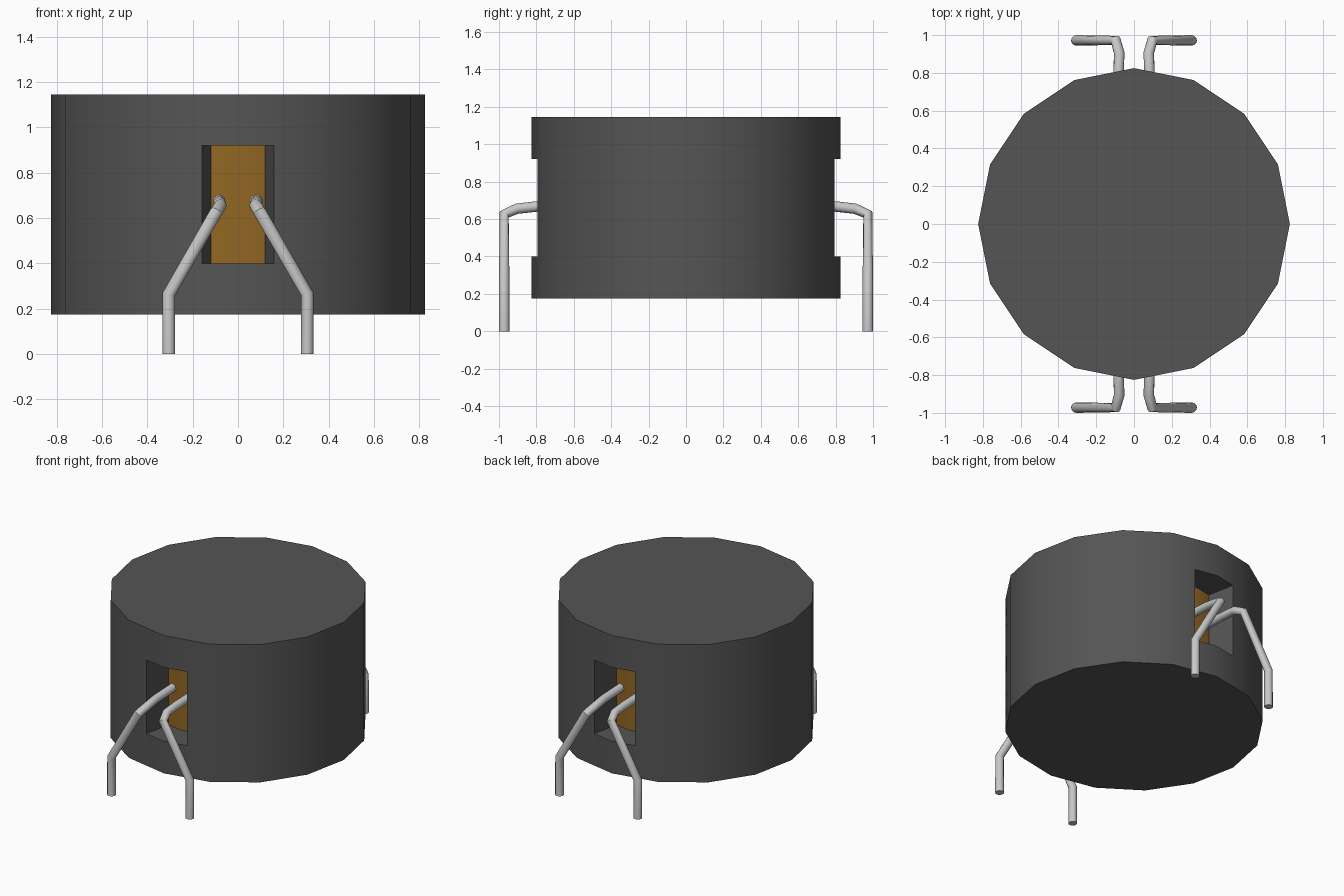
import bpy, bmesh, math

cube = bpy.data.objects.get("Cube")
if cube:
    bpy.data.objects.remove(cube, do_unlink=True)

SIDES = 16
R_BODY, R_CORE = 0.825, 0.624
LEVELS = (0.175, 0.40, 0.92, 1.145)   # bottom, window sill, window head, top


def material(name, rgb, rough=0.6):
    m = bpy.data.materials.new(name)
    m.use_nodes = True
    m.diffuse_color = (*rgb, 1)
    bsdf = m.node_tree.nodes["Principled BSDF"]
    bsdf.inputs["Base Color"].default_value = (*rgb, 1)
    bsdf.inputs["Roughness"].default_value = rough
    return m


DARK = material("dark grey", (0.09, 0.09, 0.09))
COPPER = material("copper", (0.29, 0.135, 0.017))
SILVER = material("tinned silver", (0.58, 0.58, 0.58))


def finish(name, bm, mat):
    bmesh.ops.recalc_face_normals(bm, faces=bm.faces)
    mesh = bpy.data.meshes.new(name)
    bm.to_mesh(mesh)
    bm.free()
    mesh.materials.append(mat)
    ob = bpy.data.objects.new(name, mesh)
    bpy.context.collection.objects.link(ob)
    smooth(ob)
    return ob


def smooth(ob):
    bpy.ops.object.select_all(action='DESELECT')
    ob.select_set(True)
    bpy.context.view_layer.objects.active = ob
    bpy.ops.object.shade_smooth_by_angle(angle=math.radians(35))


def ring_point(radius, i):
    """Corner (even i) or edge midpoint (odd i) of the polygon; i = 0 faces the front."""
    a = math.pi * i / SIDES - math.pi / 2
    r = radius if i % 2 == 0 else radius * math.cos(math.pi / SIDES)
    return r * math.cos(a), r * math.sin(a)


# Drum body with a radial window at the front and back
n = 2 * SIDES
bm = bmesh.new()
rings = [[bm.verts.new((*ring_point(R_BODY, i), z)) for i in range(n)] for z in LEVELS]
windows = (0, SIDES)                       # centre corner of each window
open_steps = {(w + k) % n for w in windows for k in (-1, 0)}
for level in range(3):
    lo, hi = rings[level], rings[level + 1]
    for i in range(n):
        if level == 1 and i in open_steps:
            continue
        j = (i + 1) % n
        bm.faces.new((lo[i], lo[j], hi[j], hi[i]))
bm.faces.new(rings[0][::-1])
bm.faces.new(rings[3])

# Window reveals: sill, head and the two radial walls
for w in windows:
    idx = [(w + k) % n for k in (-1, 0, 1)]
    inner = [[bm.verts.new((*ring_point(R_CORE, i), z)) for i in idx] for z in LEVELS[1:3]]
    outer = [[ring[i] for i in idx] for ring in rings[1:3]]
    for o, q in zip(outer, inner):
        for k in (0, 1):
            bm.faces.new((o[k], o[k + 1], q[k + 1], q[k]))
    for k in (0, 2):
        bm.faces.new((outer[0][k], outer[1][k], inner[1][k], inner[0][k]))
finish("drum_body", bm, DARK)

# Copper winding, seen through the windows
bm = bmesh.new()
bottom, top = ([bm.verts.new((*ring_point(R_CORE, i), z)) for i in range(0, n, 2)]
               for z in LEVELS[1:3])
for i in range(SIDES):
    j = (i + 1) % SIDES
    bm.faces.new((bottom[i], bottom[j], top[j], top[i]))
bm.faces.new(bottom[::-1])
bm.faces.new(top)
finish("copper_winding", bm, COPPER)

# Bent wire leads, mirrored to four places
LEAD = ((0.305, 0.972, 0.0), (0.305, 0.972, 0.265), (0.097, 0.972, 0.625),
        (0.078, 0.905, 0.655), (0.082, 0.80, 0.667), (0.082, 0.58, 0.675))
for end, sy in (("front", -1), ("back", 1)):
    for side, sx in (("left", 1), ("right", -1)):
        curve = bpy.data.curves.new(f"{end}_{side}_lead", 'CURVE')
        curve.dimensions = '3D'
        curve.bevel_depth = 0.028
        curve.bevel_resolution = 4
        curve.use_fill_caps = True
        spline = curve.splines.new('POLY')
        spline.points.add(len(LEAD) - 1)
        for p, (x, y, z) in zip(spline.points, LEAD):
            p.co = (sx * x, sy * y, z, 1)
        curve.materials.append(SILVER)
        lead = bpy.data.objects.new(curve.name, curve)
        bpy.context.collection.objects.link(lead)
        bpy.ops.object.select_all(action='DESELECT')
        lead.select_set(True)
        bpy.context.view_layer.objects.active = lead
        bpy.ops.object.convert(target='MESH')
        smooth(bpy.context.view_layer.objects.active)
